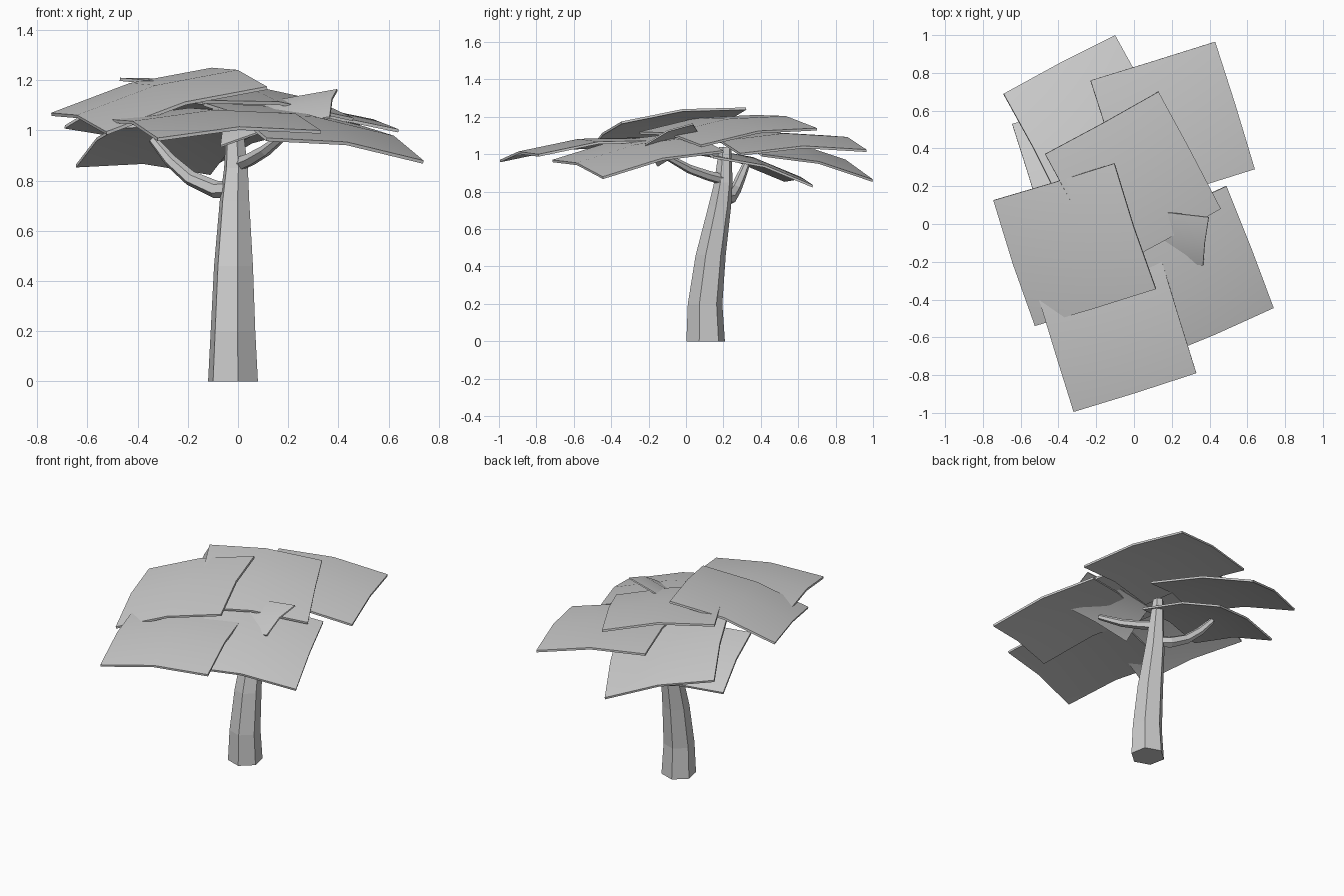
import bpy, bmesh, math
from mathutils import Vector

if "Cube" in bpy.data.objects:
    bpy.data.objects.remove(bpy.data.objects["Cube"])


def finish(name, bm):
    bmesh.ops.recalc_face_normals(bm, faces=bm.faces[:])
    mesh = bpy.data.meshes.new(name)
    bm.to_mesh(mesh)
    bm.free()
    obj = bpy.data.objects.new(name, mesh)
    bpy.context.collection.objects.link(obj)
    return obj


def tube(name, rings, sides=6, turn=11, level=False):
    """Low-poly limb through (x, y, z, radius) stations."""
    bm = bmesh.new()
    pts = [Vector(r[:3]) for r in rings]
    loops = []
    for i, r in enumerate(rings):
        d = pts[min(i + 1, len(pts) - 1)] - pts[max(i - 1, 0)]
        up = Vector((0, 0, 1))
        q = up.rotation_difference(up if level else d.normalized())
        loop = []
        for k in range(sides):
            a = math.radians(turn - 90) + math.tau * k / sides
            loop.append(bm.verts.new(pts[i] + q @ Vector((math.cos(a), math.sin(a), 0)) * r[3]))
        loops.append(loop)
    for a, b in zip(loops, loops[1:]):
        for k in range(sides):
            j = (k + 1) % sides
            bm.faces.new((a[k], a[j], b[j], b[k]))
    bm.faces.new(loops[0])
    bm.faces.new(loops[-1])
    return finish(name, bm)


def leaf(name, a, b, c, bulge=0.03, thick=0.013):
    """Domed 2x2 sheet; a-b is one edge, a-c the neighbouring edge."""
    a, b, c = Vector(a), Vector(b), Vector(c)
    u, v = b - a, c - a
    n = u.cross(v).normalized()
    if n.z < 0:
        n = -n
    bm = bmesh.new()
    grid = [[bm.verts.new(a + u * i / 2 + v * j / 2 + n * bulge * ((i == 1) + (j == 1)))
             for j in range(3)] for i in range(3)]
    for i in range(2):
        for j in range(2):
            bm.faces.new((grid[i][j], grid[i + 1][j], grid[i + 1][j + 1], grid[i][j + 1]))
    # extrude the sheet downwards for thickness
    top = bm.faces[:]
    ext = bmesh.ops.extrude_face_region(bm, geom=top, use_keep_orig=True)
    for e in ext["geom"]:
        if isinstance(e, bmesh.types.BMVert):
            e.co -= n * thick
    obj = finish(name, bm)
    bpy.context.view_layer.objects.active = obj
    obj.select_set(True)
    bpy.ops.object.shade_smooth_by_angle(angle=math.radians(40))
    obj.select_set(False)
    return obj


# trunk leaning towards the back
tube("trunk", [(-0.02, 0.105, 0, 0.105), (-0.02, 0.102, 0.2, 0.094),
               (-0.018, 0.132, 0.46, 0.082), (-0.014, 0.18, 0.72, 0.062),
               (-0.008, 0.2, 0.85, 0.05), (-0.015, 0.21, 1.04, 0.033)], level=True)

# two side branches
tube("left_branch", [(-0.02, 0.19, 0.765, 0.035), (-0.09, 0.235, 0.765, 0.035),
                     (-0.19, 0.265, 0.81, 0.03), (-0.27, 0.295, 0.88, 0.026),
                     (-0.34, 0.33, 0.965, 0.018)])
tube("right_branch", [(0.0, 0.2, 0.865, 0.03), (0.05, 0.12, 0.885, 0.027),
                      (0.11, 0.02, 0.92, 0.024), (0.19, -0.1, 0.985, 0.017)])

# canopy of overlapping domed leaves
leaf("top_left_leaf", (-0.745, 0.125, 1.07), (-0.105, 0.32, 1.25), (-0.525, -0.54, 0.995))
leaf("back_right_leaf", (0.43, 0.965, 1.025), (-0.23, 0.76, 1.10), (0.64, 0.29, 1.005))
leaf("middle_leaf", (-0.47, 0.37, 1.21), (0.13, 0.70, 1.14), (-0.14, -0.25, 1.12))
leaf("back_left_leaf", (-0.1, 1.0, 0.865), (-0.69, 0.69, 1.02), (0.21, 0.41, 1.0))
leaf("low_left_leaf", (-0.645, 0.53, 0.865), (-0.11, 0.68, 0.835), (-0.48, 0.0, 1.02))
leaf("right_leaf", (0.74, -0.445, 0.88), (0.49, 0.2, 1.02), (0.115, -0.715, 0.97))
leaf("front_leaf", (-0.32, -0.995, 0.97), (0.33, -0.79, 1.0), (-0.52, -0.345, 1.045))
leaf("small_leaf", (0.395, 0.035, 1.165), (-0.04, 0.10, 1.05), (0.365, -0.22, 1.055), 0.02, 0.008)
